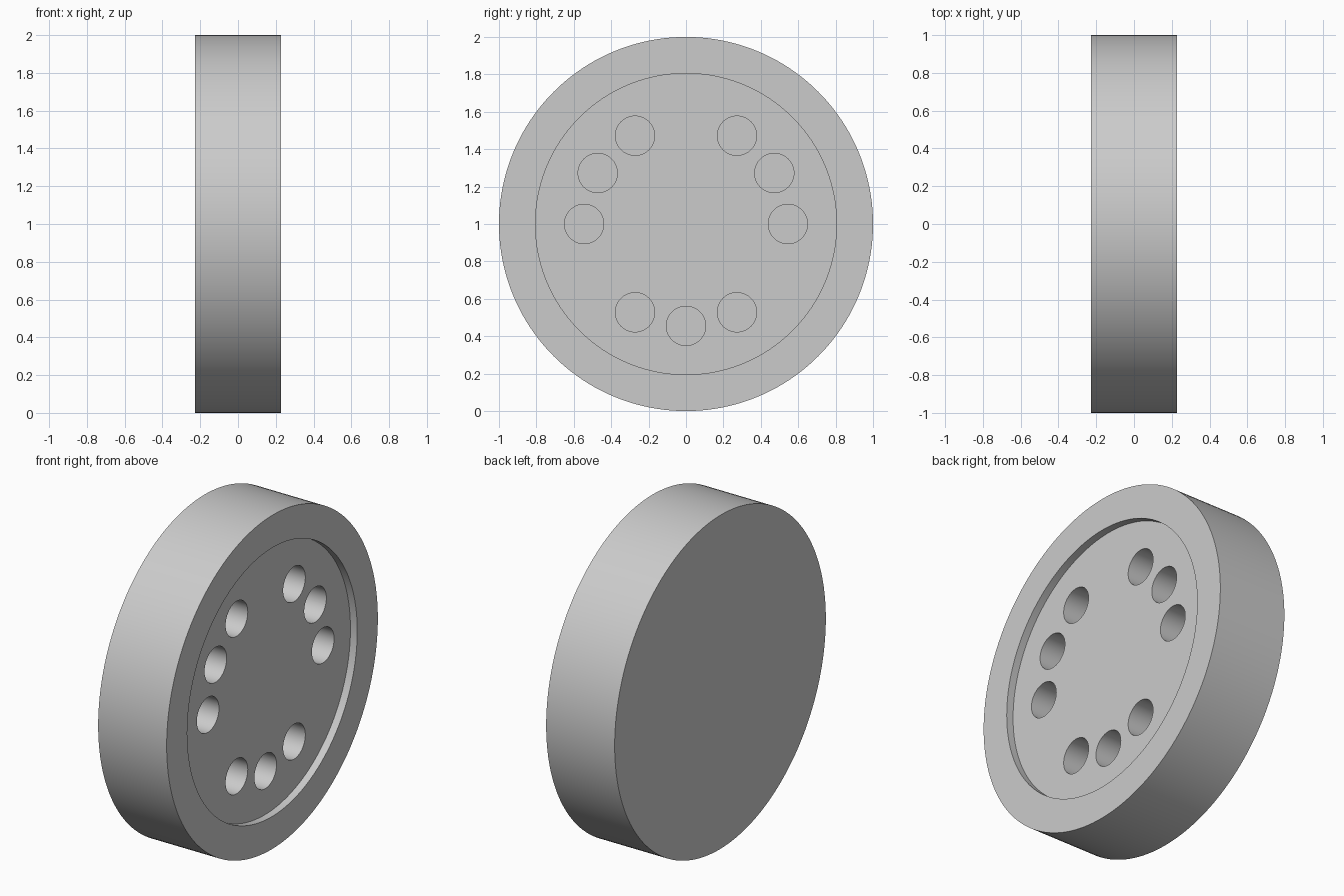
import bpy
import math
from mathutils import Matrix, Vector

cube = bpy.data.objects.get("Cube")
if cube:
    bpy.data.objects.remove(cube, do_unlink=True)

HALF_WIDTH = 0.227
RECESS_DEPTH = 0.045
HOLE_DEPTH = 0.2
HOLE_CIRCLE = 0.545
HOLE_ANGLES = (0, 30, 60, 120, 150, 180, 240, 270, 300)

grey = bpy.data.materials.new("light_grey")
grey.use_nodes = True
colour = (0.6, 0.6, 0.6, 1)
grey.diffuse_color = colour
grey.node_tree.nodes["Principled BSDF"].inputs["Base Color"].default_value = colour


def cylinder(name, radius, x_min, x_max, y=0, z=1, sides=64):
    """Cylinder lying along x."""
    bpy.ops.mesh.primitive_cylinder_add(
        vertices=sides, radius=radius, depth=x_max - x_min,
        location=((x_min + x_max) / 2, y, z), rotation=(0, math.pi / 2, 0))
    obj = bpy.context.object
    obj.name = name
    obj.data.materials.append(grey)
    return obj


def cut(target, cutter):
    """Subtract a cutter and discard it."""
    cutter.hide_render = True
    mod = target.modifiers.new("cut", 'BOOLEAN')
    mod.operation = 'DIFFERENCE'
    mod.solver = 'EXACT'
    mod.object = cutter
    bpy.context.view_layer.objects.active = target
    bpy.ops.object.modifier_apply(modifier=mod.name)
    bpy.data.objects.remove(cutter, do_unlink=True)


# Solid wheel disc
wheel = cylinder("wheel_disc", 1, -HALF_WIDTH, HALF_WIDTH, sides=160)

# Shallow round recess inside the rim
floor = HALF_WIDTH - RECESS_DEPTH
cut(wheel, cylinder("recess_cutter", 0.805, floor, HALF_WIDTH + 0.1, sides=160))

# Three groups of three blind holes
for angle in HOLE_ANGLES:
    a = math.radians(angle)
    cut(wheel, cylinder("hole_cutter", 0.105, floor - HOLE_DEPTH, floor + 0.02,
                        HOLE_CIRCLE * math.cos(a), 1 + HOLE_CIRCLE * math.sin(a)))

# Smooth round walls with crisp edges
bpy.ops.object.select_all(action='DESELECT')
wheel.select_set(True)
bpy.context.view_layer.objects.active = wheel
bpy.ops.object.shade_smooth_by_angle(angle=math.radians(30))
